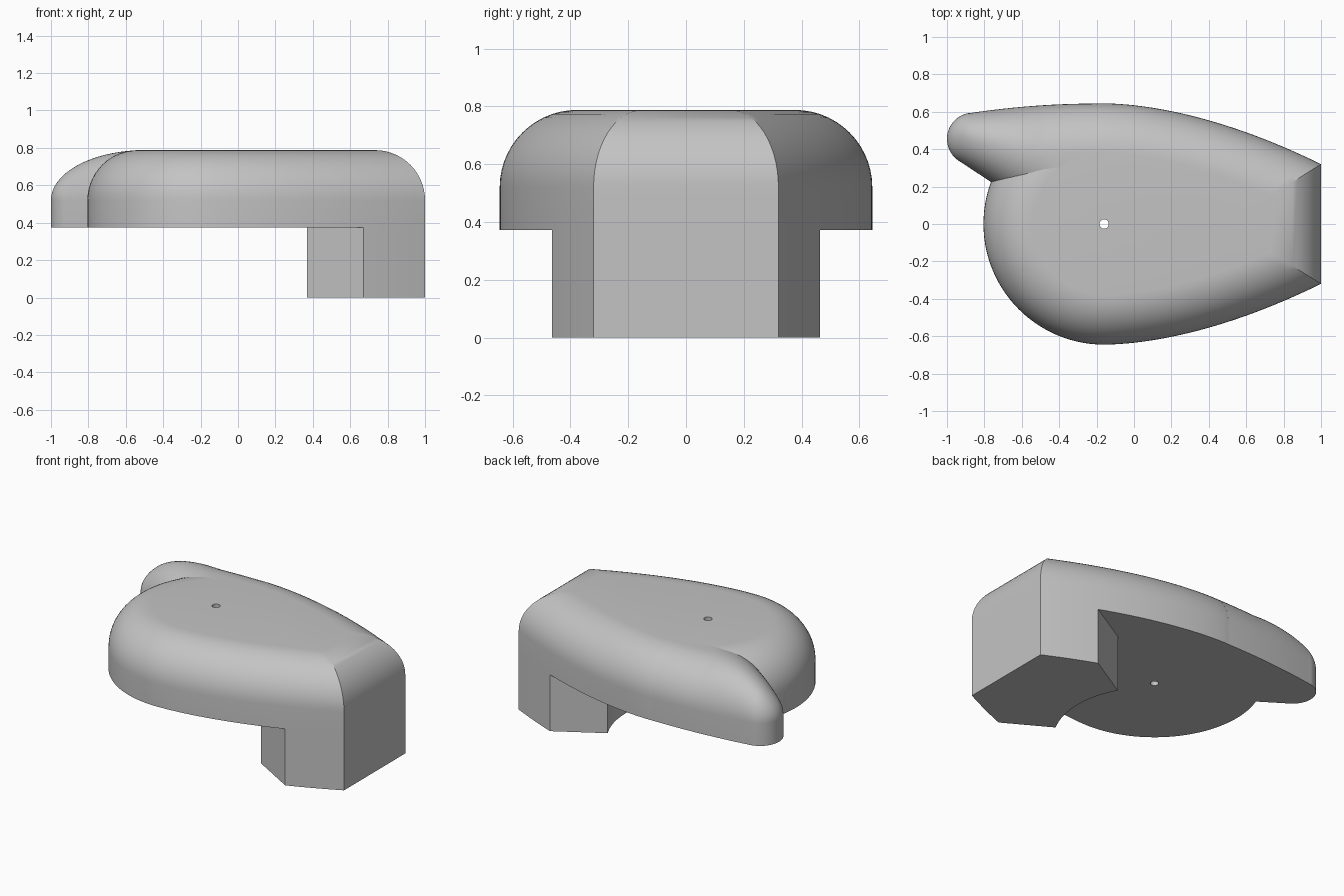
import bpy, bmesh, math

if "Cube" in bpy.data.objects:
    bpy.data.objects.remove(bpy.data.objects["Cube"])

BASE, SHOULDER, TOP = 0.373, 0.52, 0.788
FILLET = TOP - SHOULDER
CX, RADIUS, END = -0.16, 0.645, 1.0      # nose circle and flat end
SPAN, DROP, POWER = END - CX, 0.325, 1.75

grey = bpy.data.materials.new("plain grey")
grey.use_nodes = True
grey.diffuse_color = (0.55, 0.55, 0.55, 1)
grey.node_tree.nodes["Principled BSDF"].inputs["Base Color"].default_value = grey.diffuse_color


def make_object(name, bm):
    bmesh.ops.remove_doubles(bm, verts=bm.verts, dist=1e-5)
    bmesh.ops.recalc_face_normals(bm, faces=bm.faces)
    mesh = bpy.data.meshes.new(name)
    bm.to_mesh(mesh)
    bm.free()
    mesh.materials.append(grey)
    ob = bpy.data.objects.new(name, mesh)
    bpy.context.collection.objects.link(ob)
    return ob


def smooth(ob):
    bpy.ops.object.select_all(action='DESELECT')
    ob.select_set(True)
    bpy.context.view_layer.objects.active = ob
    bpy.ops.object.shade_smooth_by_angle(angle=math.radians(30))


def loft(name, rings):
    """Join closed rings of equal length and cap both ends."""
    bm = bmesh.new()
    rows = [[bm.verts.new(p) for p in ring] for ring in rings]
    n = len(rows[0])
    for a, b in zip(rows, rows[1:]):
        for i in range(n):
            j = (i + 1) % n
            bm.faces.new((a[i], a[j], b[j], b[i]))
    bm.faces.new(rows[0])
    bm.faces.new(rows[-1])
    return make_object(name, bm)


# Side wall of the body: curve from the widest point to the flat end
def side(s, inset=0.0):
    slope = -DROP * POWER * s ** (POWER - 1) / SPAN
    length = math.hypot(1, slope)
    return (CX + SPAN * s + inset * slope / length,
            RADIUS - DROP * s ** POWER - inset / length)


def body_ring(inset, z, arc=28, steps=28):
    lo, hi = 0.0, 1.2
    for _ in range(40):                  # where the side meets the inset end
        mid = (lo + hi) / 2
        if side(mid, inset)[0] < END - inset:
            lo = mid
        else:
            hi = mid
    r = RADIUS - inset
    half = []
    for i in range(arc):
        a = math.pi * (1 - i / arc / 2)
        half.append((CX + r * math.cos(a), r * math.sin(a)))
    half += [side(lo * i / steps, inset) for i in range(steps + 1)]
    half[0] = (CX - r, 0)
    return [(x, y, z) for x, y in half] + [(x, -y, z) for x, y in reversed(half[1:])]


rings = [body_ring(0, BASE)]
for k in range(15):
    a = math.pi / 2 * k / 14
    rings.append(body_ring(FILLET * (1 - math.cos(a)), SHOULDER + FILLET * math.sin(a)))
body = loft("body", rings)

# Small hole through the body
bm = bmesh.new()
bmesh.ops.create_cone(bm, cap_ends=True, segments=24, radius1=0.025, radius2=0.025, depth=2)
bmesh.ops.translate(bm, verts=bm.verts, vec=(CX, 0, 0.5))
cutter = make_object("hole_cutter", bm)
cutter.hide_render = True
cutter.hide_set(True)
cut = body.modifiers.new("hole", 'BOOLEAN')
cut.operation = 'DIFFERENCE'
cut.solver = 'EXACT'
cut.object = cutter
bpy.context.view_layer.objects.active = body
bpy.ops.object.modifier_apply(modifier=cut.name)
bpy.data.objects.remove(cutter)
smooth(body)

# Side lobe: sections across x between an outer curve and an inner line
TIP_X, TIP_Y, TIP_R = -0.86, 0.455, 0.14
LOBE_END, CREST = -0.2, -0.5


def tip(x, sign):
    return TIP_Y + sign * math.sqrt(max(0, TIP_R ** 2 - (x - TIP_X) ** 2))


def lobe_section(x, steps=14):
    outer = tip(x, 1) if x < -0.88 else 0.644 - 0.05 * ((LOBE_END - x) / 0.67) ** 2
    inner = tip(x, -1) if x < -0.943 else 0.342 - 0.657 * (x + 0.943)
    k_out, k_in = FILLET, FILLET * 1.2
    fit = min(1, (outer - inner) / (k_out + k_in))
    rise = FILLET * 0.999
    if x < CREST:
        rise *= math.sqrt(max(0, 1 - ((CREST - x) / (CREST + 1)) ** 2))
    arc = [math.pi / 2 * i / steps for i in range(steps + 1)]
    pts = [(x, inner, BASE)]
    pts += [(x, inner + fit * k_in * (1 - math.cos(a)), SHOULDER + rise * math.sin(a)) for a in arc]
    pts += [(x, outer - fit * k_out * (1 - math.cos(a)), SHOULDER + rise * math.sin(a))
            for a in reversed(arc)]
    return pts + [(x, outer, BASE)]


COLS = 56
sections = [lobe_section(-1 + (1 + LOBE_END) * (1 - math.cos(math.pi / 2 * i / COLS)))
            for i in range(1, COLS + 1)]
sections.insert(0, [(-1, TIP_Y, p[2] if p[2] <= SHOULDER else SHOULDER) for p in sections[0]])
bm = bmesh.new()
rows = [[bm.verts.new(p) for p in s] for s in sections]
for a, b in zip(rows, rows[1:]):
    for i in range(len(a)):
        j = (i + 1) % len(a)
        bm.faces.new((a[i], a[j], b[j], b[i]))
bm.faces.new(rows[-1])
smooth(make_object("side_lobe", bm))

# Foot under the flat end, with a hollow facing the nose
wall = [side(0.7155 + 0.2845 * i / 8) for i in range(9)]
reach = math.atan2(0.29, 0.53)
hollow = [(CX + 0.604 * math.cos(reach * t / 8), 0.604 * math.sin(reach * t / 8))
          for t in range(-8, 9)]
outline = hollow + wall + [(x, -y) for x, y in reversed(wall)]
smooth(loft("foot", [[(x, y, z) for x, y in outline] for z in (0, BASE)]))
